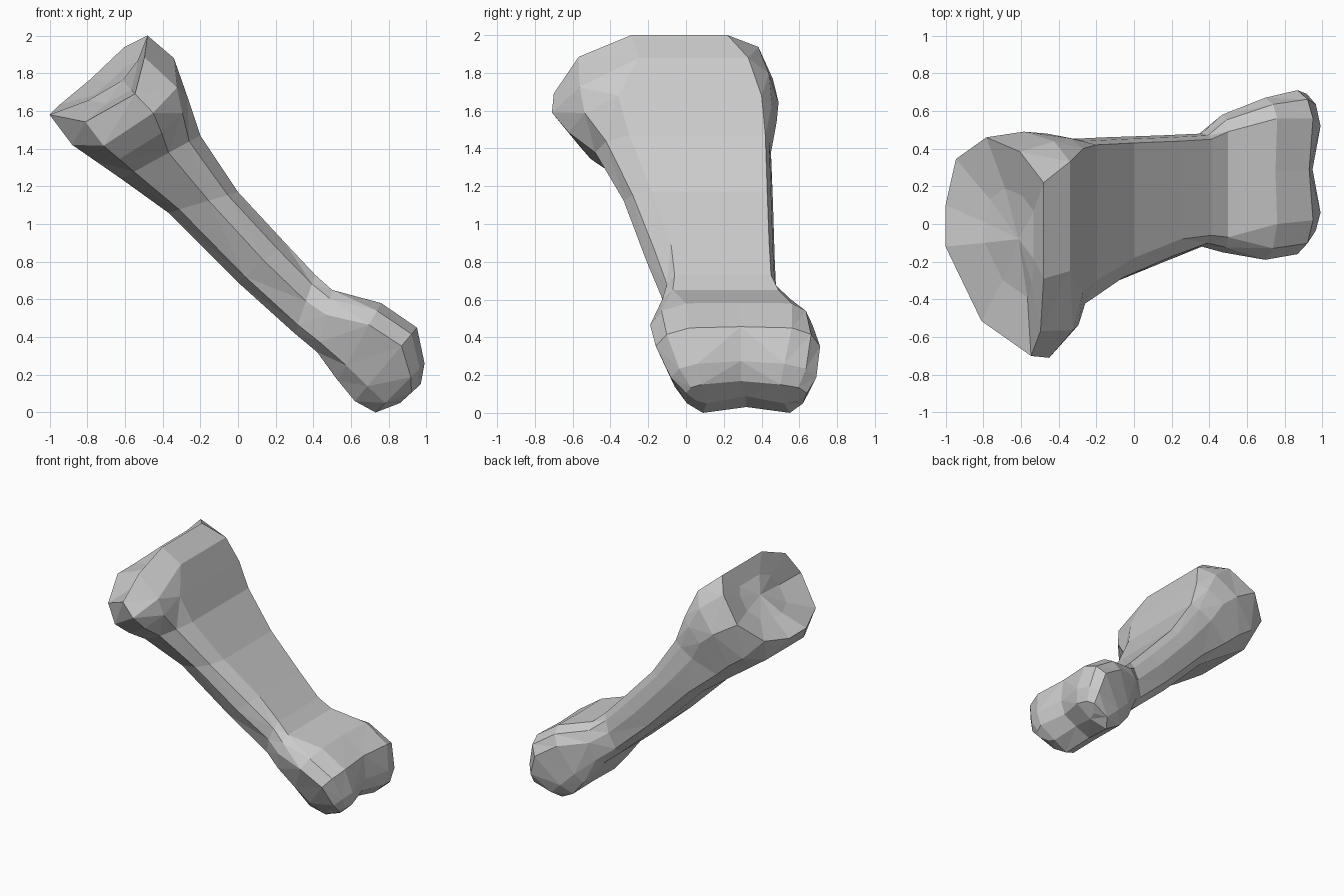
import bpy, bmesh
from mathutils import Vector

AXIS = Vector((1, 0, -1)).normalized()   # direction of the bone, upper left to lower right

# Sections: bottom x,z | top x,z | bottom y range | top y range | widest y range | height of widest
SECTIONS = [
    (-1.00, 1.58, -0.48, 2.00, -0.12, 0.10, -0.29, 0.22, -0.70, 0.46, 0.60),
    (-0.88, 1.42, -0.34, 1.88, -0.26, 0.22, -0.25, 0.33, -0.71, 0.49, 0.60),
    (-0.75, 1.33, -0.27, 1.68, -0.26, 0.25, -0.36, 0.40, -0.62, 0.48, 0.60),
    (-0.62, 1.24, -0.20, 1.47, -0.25, 0.28, -0.30, 0.42, -0.48, 0.45, 0.60),
    (-0.37, 1.06, 0.00, 1.17, -0.16, 0.32, -0.18, 0.43, -0.33, 0.46, 0.58),
    (0.00, 0.69, 0.25, 0.90, -0.07, 0.35, -0.08, 0.44, -0.21, 0.47, 0.55),
    (0.30, 0.42, 0.41, 0.73, 0.00, 0.40, -0.06, 0.45, -0.12, 0.48, 0.55),
    (0.42, 0.32, 0.50, 0.65, -0.01, 0.46, -0.07, 0.49, -0.15, 0.58, 0.60),
    (0.53, 0.17, 0.76, 0.58, 0.01, 0.56, 0.00, 0.56, -0.19, 0.67, 0.72),
    (0.62, 0.06, 0.95, 0.45, 0.04, 0.57, 0.02, 0.56, -0.16, 0.71, 0.75),
    (0.73, 0.00, 0.99, 0.26, 0.09, 0.55, 0.06, 0.52, -0.08, 0.69, 0.72),
    (0.86, 0.05, 0.97, 0.15, 0.11, 0.52, 0.08, 0.50, 0.00, 0.64, 0.55),
]
# How far front and back sides lag along the axis, then the same for their upper corners
BOW = {0: (0.20, -0.01, 0.08, -0.03), 1: (0.15, 0.02, 0.13, 0.01), 2: (0.08, 0.0, 0.06, 0.0)}
BACK_HEIGHT = {0: 0.43, 1: 0.52}
GROOVE = {8: 0.01, 9: 0.02, 10: 0.04, 11: 0.05}           # depth of the notch between the knuckles


def section_points(i):
    xb, zb, xt, zt, b0, b1, t0, t1, m0, m1, height = SECTIONS[i]
    low, high = Vector((xb, 0, zb)), Vector((xt, 0, zt))
    front, back, front_up, back_up = BOW.get(i, (0, 0, 0, 0))
    g = GROOVE.get(i, 0)
    up = (high - low).normalized()
    fill = 0.5 if i >= 8 else 0.68                         # knuckle sides are flatter

    def pt(u, y, push=0.0):
        p = low.lerp(high, u) + AXIS * push
        return Vector((p.x, y, p.z))

    def side(b, m, t, bow, bow_up, f):
        return [pt(f * 0.27, b + (m - b) * fill, bow * 0.75), pt(f, m, bow),
                pt(1 - (1 - f) * 0.35, t + (m - t) * 0.68, bow_up)]

    mid_low = pt(0, (b0 + b1) / 2, -g) + up * g * 0.1
    mid_top = pt(1, (t0 + t1) / 2, -g) - up * g * 0.5
    return ([pt(0, b0), mid_low, pt(0, b1)]
            + side(b1, m1, t1, back, back_up, BACK_HEIGHT.get(i, height))
            + [pt(1, t1), mid_top, pt(1, t0)]
            + side(b0, m0, t0, front, front_up, height)[::-1])


bm = bmesh.new()
rings = [[bm.verts.new(p) for p in section_points(i)] for i in range(len(SECTIONS))]

# Shaft and knuckles
for a, b in zip(rings, rings[1:]):
    n = len(a)
    for k in range(n):
        bm.faces.new((a[k], a[(k + 1) % n], b[(k + 1) % n], b[k]))

# Dished joint face at the upper end
first = rings[0]
pit = Vector((-0.62, -0.08, 1.77))
inner = [bm.verts.new(v.co.lerp(pit, 0.5) + AXIS * 0.025) for v in first]
centre = bm.verts.new(pit + AXIS * 0.01)
for k in range(12):
    j = (k + 1) % 12
    bm.faces.new((first[j], first[k], inner[k], inner[j]))
    bm.faces.new((inner[j], inner[k], centre))

# Grooved cap at the lower end
e = rings[-1]
for q in ((0, 1, 7, 8), (1, 2, 6, 7), (2, 3, 4), (2, 4, 6), (4, 5, 6),
          (0, 8, 10), (8, 9, 10), (10, 11, 0)):
    bm.faces.new([e[k] for k in q])

bmesh.ops.triangulate(bm, faces=bm.faces[:], quad_method='SHORT_EDGE')
bmesh.ops.recalc_face_normals(bm, faces=bm.faces[:])
mesh = bpy.data.meshes.new("toe_bone")
bm.to_mesh(mesh)
bm.free()
bpy.context.collection.objects.link(bpy.data.objects.new("toe_bone", mesh))
